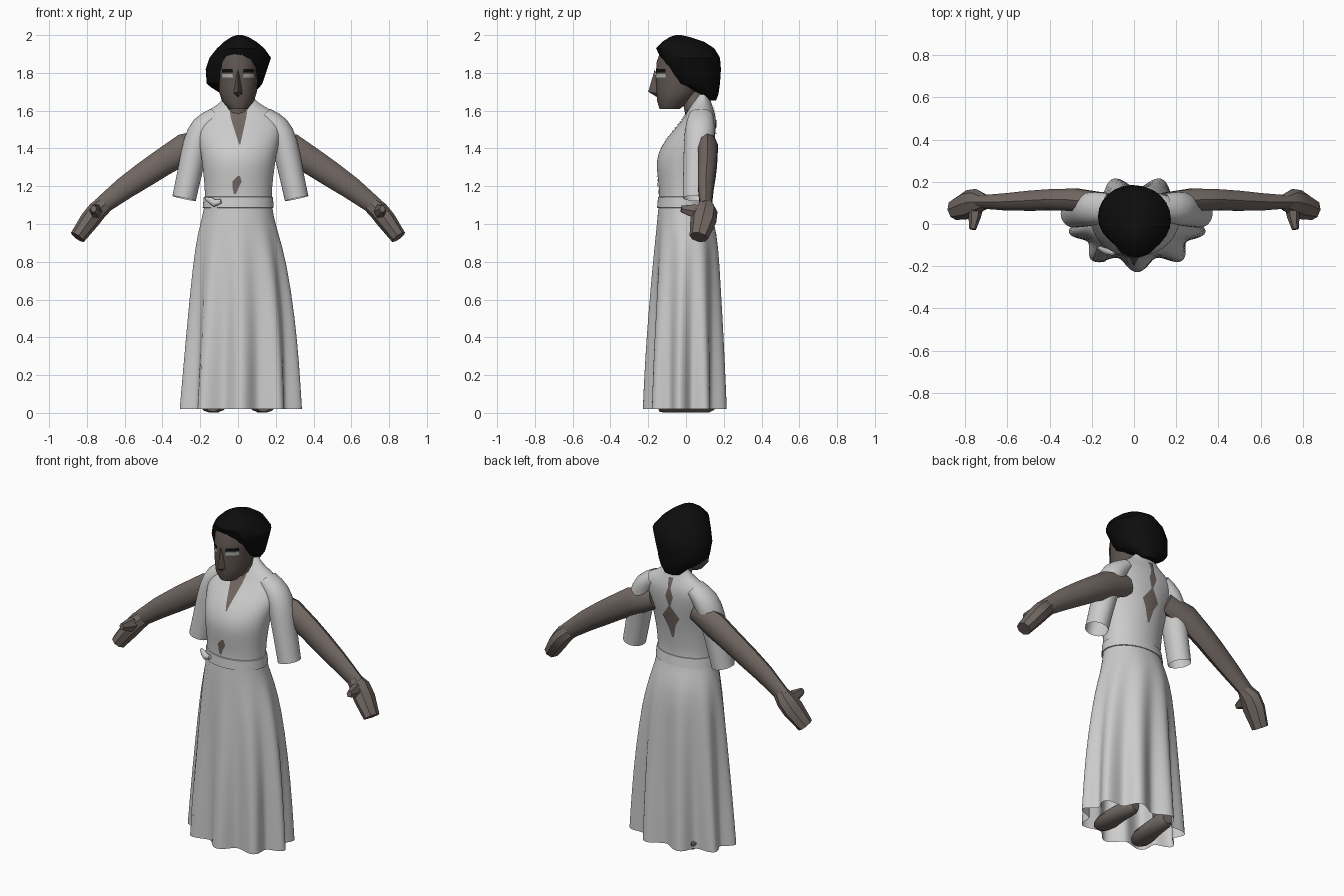
import bpy, bmesh, math
from mathutils import Vector
from mathutils.bvhtree import BVHTree

cube = bpy.data.objects.get("Cube")
if cube:
    bpy.data.objects.remove(cube)


def material(name, r, g, b):
    m = bpy.data.materials.new(name)
    m.use_nodes = True
    m.diffuse_color = (r, g, b, 1)
    node = next(n for n in m.node_tree.nodes if n.type == 'BSDF_PRINCIPLED')
    node.inputs["Base Color"].default_value = (r, g, b, 1)
    node.inputs["Roughness"].default_value = 0.8
    return m


CLOTH = material("pale grey cloth", .6, .6, .6)
SKIN = material("brown skin", .165, .135, .122)
FACE = material("dark brown face", .115, .092, .082)
HAIR = material("black hair", .004, .004, .004)
EYE = material("grey eye", .45, .45, .45)


def finish(bm, name, mat, angle=40, subdiv=0):
    bmesh.ops.recalc_face_normals(bm, faces=bm.faces)
    me = bpy.data.meshes.new(name)
    bm.to_mesh(me)
    bm.free()
    me.materials.append(mat)
    me.shade_smooth()
    me.set_sharp_from_angle(angle=math.radians(angle))
    ob = bpy.data.objects.new(name, me)
    bpy.context.collection.objects.link(ob)
    if subdiv:
        mod = ob.modifiers.new("smooth", 'SUBSURF')
        mod.levels = mod.render_levels = subdiv
    return ob


def skin_rings(name, rings, mat, closed=True, caps=True, angle=40, subdiv=0):
    """Bridge successive rows of points into a surface."""
    bm = bmesh.new()
    rows = [[bm.verts.new(p) for p in ring] for ring in rings]
    n = len(rows[0])
    for a, b in zip(rows, rows[1:]):
        for i in range(n if closed else n - 1):
            j = (i + 1) % n
            bm.faces.new((a[i], a[j], b[j], b[i]))
    if closed and caps:
        bm.faces.new(rows[0])
        bm.faces.new(rows[-1])
    return finish(bm, name, mat, angle, subdiv)


def loft(name, rings, mat, segs=24, **kw):
    """Horizontal ovals: z, centre x, half width, front y, back y, fold depth."""
    out = []
    for z, cx, rx, yf, yb, fold in rings:
        ring = []
        for i in range(segs):
            a = math.tau * i / segs
            f = fold * math.cos(9 * (a + math.pi / 2))
            ring.append((cx + (rx + f) * math.cos(a),
                         (yf + yb) / 2 + ((yb - yf) / 2 + f) * math.sin(a), z))
        out.append(ring)
    return skin_rings(name, out, mat, **kw)


def tube(name, path, mat, side=1, shift=0, segs=10, **kw):
    """Oval tube along a path of x, y, z, radius across, radius in depth."""
    pts = [Vector((side * p[0] + shift, p[1], p[2])) for p in path]
    rings = []
    for i, p in enumerate(pts):
        t = (pts[min(i + 1, len(pts) - 1)] - pts[max(i - 1, 0)]).normalized()
        v = Vector((0, 0, 1)) if abs(t.y) > .8 else Vector((0, 1, 0))
        v = (v - t * v.dot(t)).normalized()
        u = t.cross(v)
        ring = []
        for k in range(segs):
            a = math.tau * k / segs
            ring.append(p + u * path[i][3] * math.cos(a) + v * path[i][4] * math.sin(a))
        rings.append(ring)
    return skin_rings(name, rings, mat, **kw)


def patch(name, target, rows, mat, front=True, lift=.005, cols=5, steps=5):
    """Thin plate laid on a surface; rows are z, left x, right x."""
    tree = BVHTree.FromObject(target, bpy.context.evaluated_depsgraph_get())
    d = 1 if front else -1
    fine = []
    for a, b in zip(rows, rows[1:]):
        fine += [[p + (q - p) * k / steps for p, q in zip(a, b)] for k in range(steps)]
    fine.append(rows[-1])
    out, y = [], 0
    for z, x0, x1 in fine:
        line = []
        for k in range(cols):
            x = x0 + (x1 - x0) * k / (cols - 1)
            hit = tree.ray_cast(Vector((x, -d, z)), Vector((0, d, 0)))[0]
            y = hit.y if hit else y
            line.append((x, y - d * lift, z))
        out.append(line)
    return skin_rings(name, out, mat, closed=False)


# Dress: pleated skirt, fitted waist, bodice and collar
dress = loft("dress", [
    (.02, .015, .30, -.20, .20, .032),
    (.25, .018, .288, -.195, .195, .026),
    (.5, .018, .272, -.185, .188, .018),
    (.8, .01, .243, -.168, .178, .008),
    (.95, 0, .213, -.157, .167, .002),
    (1.05, 0, .186, -.15, .135, 0),
    (1.12, .002, .176, -.141, .108, 0),
    (1.2, .002, .178, -.143, .112, 0),
    (1.3, .003, .19, -.157, .125, 0),
    (1.37, .004, .2, -.152, .138, 0),
    (1.45, .006, .215, -.108, .153, 0),
    (1.52, .008, .23, -.045, .16, 0),
    (1.57, .01, .215, -.005, .158, 0),
    (1.61, .01, .155, .015, .145, 0),
    (1.64, .006, .1, .03, .135, 0),
    (1.685, .002, .066, .06, .12, 0)],
    CLOTH, segs=72, caps=False, angle=60, subdiv=1)

loft("waist_belt", [
    (1.085, .001, .182, -.147, .12, 0), (1.087, .001, .188, -.153, .126, 0),
    (1.143, .002, .183, -.148, .116, 0), (1.145, .002, .176, -.141, .109, 0)],
    CLOTH, segs=48, caps=False)
tube("belt_knot", [(-.17, -.11, 1.135, .008, .008), (-.145, -.125, 1.125, .018, .014),
                   (-.125, -.13, 1.11, .02, .018), (-.09, -.14, 1.12, .012, .01)], CLOTH)
patch("belt_tail", dress, [(1.1, -.15, -.11), (.8, -.175, -.125), (.15, -.195, -.135)],
      CLOTH, lift=.006, steps=12)

# Neckline and the gaps in the cloth
patch("neckline", dress, [(1.64, -.05, .055), (1.56, -.038, .043), (1.42, .006, .012)], SKIN)
patch("front_gap", dress, [(1.255, 0, .01), (1.225, -.03, .02),
                           (1.19, -.028, .002), (1.16, -.022, -.01)], SKIN)
patch("back_gap", dress, [(1.46, -.006, .006), (1.39, -.055, .055),
                          (1.34, -.025, .03), (1.26, -.006, .006)], SKIN, front=False)
patch("upper_back_gap", dress, [(1.63, -.015, .015), (1.57, -.008, .01),
                                (1.52, -.025, .025), (1.46, -.005, .005)], SKIN, front=False)

# Sleeves, arms, hands, legs and feet in pairs
for side, label in ((1, "left"), (-1, "right")):
    tube(label + "_sleeve", [
        (.13, .08, 1.575, .045, .065), (.2, .075, 1.52, .07, .08),
        (.235, .068, 1.43, .072, .08), (.262, .058, 1.3, .066, .073),
        (.298, .05, 1.135, .064, .068)],
        CLOTH, side, .0125, segs=24, caps=False, angle=60, subdiv=1)
    tube(label + "_arm", [
        (.14, .1, 1.45, .06, .05), (.28, .115, 1.4, .08, .056),
        (.4, .115, 1.325, .072, .052), (.49, .11, 1.265, .068, .05),
        (.6, .105, 1.19, .06, .043), (.73, .105, 1.09, .046, .032)], SKIN, side)
    tube(label + "_hand", [
        (.7, .105, 1.11, .046, .032), (.745, .105, 1.07, .052, .062),
        (.785, .092, 1.02, .052, .07), (.85, .068, .93, .042, .05)],
        SKIN, side, segs=8, angle=30)
    tube(label + "_thumb", [
        (.75, .1, 1.06, .04, .045), (.755, .035, 1.07, .03, .038),
        (.765, -.025, 1.08, .016, .02)], SKIN, side, segs=6, angle=30)
    tube(label + "_leg", [
        (.125, .09, .05, .045, .05), (.12, .08, .2, .05, .055),
        (.11, .06, .42, .065, .07), (.1, .02, .85, .08, .09)], SKIN, side)
    tube(label + "_foot", [
        (.115, .15, .05, .03, .035), (.118, .12, .05, .048, .05),
        (.125, .02, .045, .055, .045), (.13, -.07, .036, .068, .036),
        (.135, -.12, .025, .055, .025), (.135, -.145, .02, .03, .014)], SKIN, side)

# Neck and face
tube("neck", [(0, .085, 1.48, .07, .05), (0, .055, 1.6, .062, .062),
              (0, .03, 1.75, .062, .065)], SKIN, segs=12)
face = loft("face", [
    (1.61, .002, .05, -.142, -.03, 0), (1.65, 0, .085, -.155, .02, 0),
    (1.7, 0, .1, -.158, .07, 0), (1.8, 0, .105, -.163, .1, 0),
    (1.86, 0, .104, -.158, .1, 0), (1.91, 0, .09, -.14, .09, 0)],
    FACE, segs=14, angle=30)
bm = bmesh.new()
for p in ((0, -.165, 1.82), (.028, -.145, 1.69), (-.028, -.145, 1.69),
          (0, -.2, 1.7), (0, -.15, 1.67)):
    bm.verts.new(p)
bmesh.ops.convex_hull(bm, input=bm.verts)
finish(bm, "nose", FACE, 20)

# Eyes and brows
for side, label in ((1, "left"), (-1, "right")):
    for part, top, bottom, mat in (("_eye", 1.795, 1.776, EYE), ("_brow", 1.82, 1.801, HAIR)):
        patch(label + part, face, [(top, side * .03, side * .083),
                                   (bottom, side * .026, side * .085)], mat, lift=.004)

# Short wavy hair
loft("hair", [
    (1.655, 0, .05, .1, .16, 0), (1.69, -.005, .085, .06, .172, 0),
    (1.725, -.015, .13, -.03, .177, 0), (1.745, -.018, .148, -.085, .18, 0),
    (1.82, -.008, .163, -.115, .185, 0), (1.88, .012, .163, -.135, .18, 0),
    (1.93, .014, .125, -.158, .15, 0), (1.965, .012, .085, -.125, .095, 0),
    (1.99, .01, .045, -.085, .02, 0), (2.0, .01, .015, -.055, -.025, 0)],
    HAIR, segs=24)
